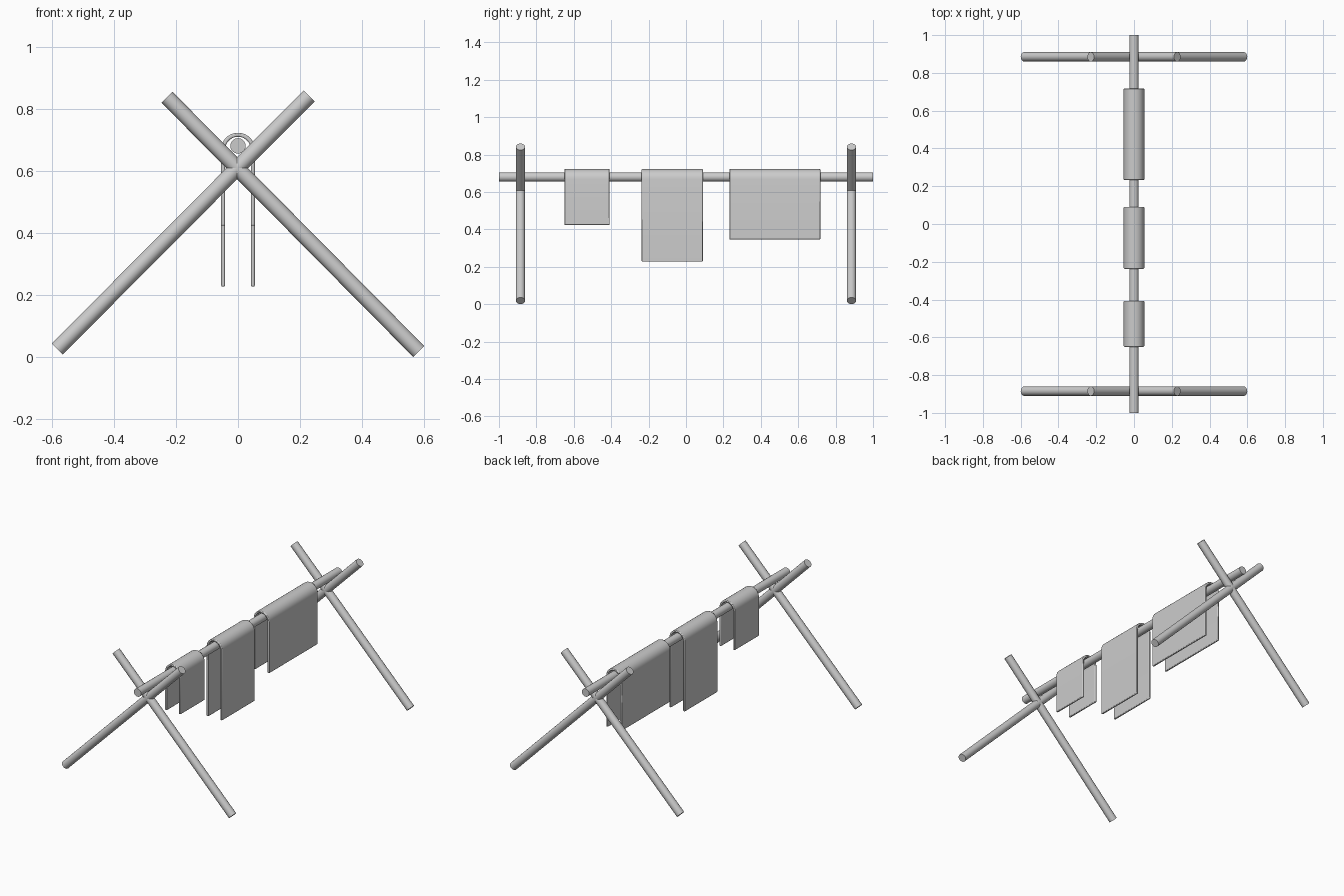
import bpy, bmesh, math
from mathutils import Vector

if "Cube" in bpy.data.objects:
    bpy.data.objects.remove(bpy.data.objects["Cube"])


def smooth(ob):
    bpy.ops.object.select_all(action='DESELECT')
    ob.select_set(True)
    bpy.context.view_layer.objects.active = ob
    bpy.ops.object.shade_smooth_by_angle(angle=math.radians(35))


def pole(name, a, b, r=0.025):
    a, b = Vector(a), Vector(b)
    d = b - a
    bpy.ops.mesh.primitive_cylinder_add(vertices=16, radius=r, depth=d.length,
                                        location=(a + b) / 2)
    ob = bpy.context.object
    ob.name = name
    ob.rotation_euler = d.to_track_quat('Z', 'Y').to_euler()
    smooth(ob)


def cloth(name, y0, y1, bottom, r_out=0.0545, r_in=0.0415, zc=0.668, n=14):
    # Inverted U section, outer edge then inner edge, extruded along y
    def arch(r):
        arc = [(r * math.cos(math.pi * i / n), zc + r * math.sin(math.pi * i / n))
               for i in range(n + 1)]
        return [(r, bottom)] + arc + [(-r, bottom)]
    outer, inner = arch(r_out), arch(r_in)
    bm = bmesh.new()
    o = [bm.verts.new((x, y0, z)) for x, z in outer]
    i_ = [bm.verts.new((x, y0, z)) for x, z in inner]
    faces = [bm.faces.new((o[k], o[k + 1], i_[k + 1], i_[k])) for k in range(len(o) - 1)]
    ext = bmesh.ops.extrude_face_region(bm, geom=faces, use_keep_orig=True)
    moved = [g for g in ext['geom'] if isinstance(g, bmesh.types.BMVert)]
    bmesh.ops.translate(bm, verts=moved, vec=(0, y1 - y0, 0))
    bmesh.ops.recalc_face_normals(bm, faces=bm.faces)
    me = bpy.data.meshes.new(name)
    bm.to_mesh(me)
    bm.free()
    ob = bpy.data.objects.new(name, me)
    bpy.context.collection.objects.link(ob)
    smooth(ob)
    # Softened cloth edges
    bev = ob.modifiers.new("soft_edges", 'BEVEL')
    bev.width, bev.segments = 0.004, 2
    bev.limit_method, bev.angle_limit = 'ANGLE', math.radians(40)


# Crossed legs at both ends
for end, y in (("front", -0.885), ("back", 0.885)):
    pole(end + "_leg_left", (-0.582, y, 0.026), (0.229, y, 0.841))
    pole(end + "_leg_right", (0.582, y, 0.018), (-0.229, y, 0.837))

# Horizontal drying bar
pole("hanging_bar", (0, -1, 0.68), (0, 1, 0.68))

# Hides draped over the bar
cloth("small_hide", -0.65, -0.408, 0.423)
cloth("long_hide", -0.237, 0.09, 0.227)
cloth("wide_hide", 0.232, 0.718, 0.345)
